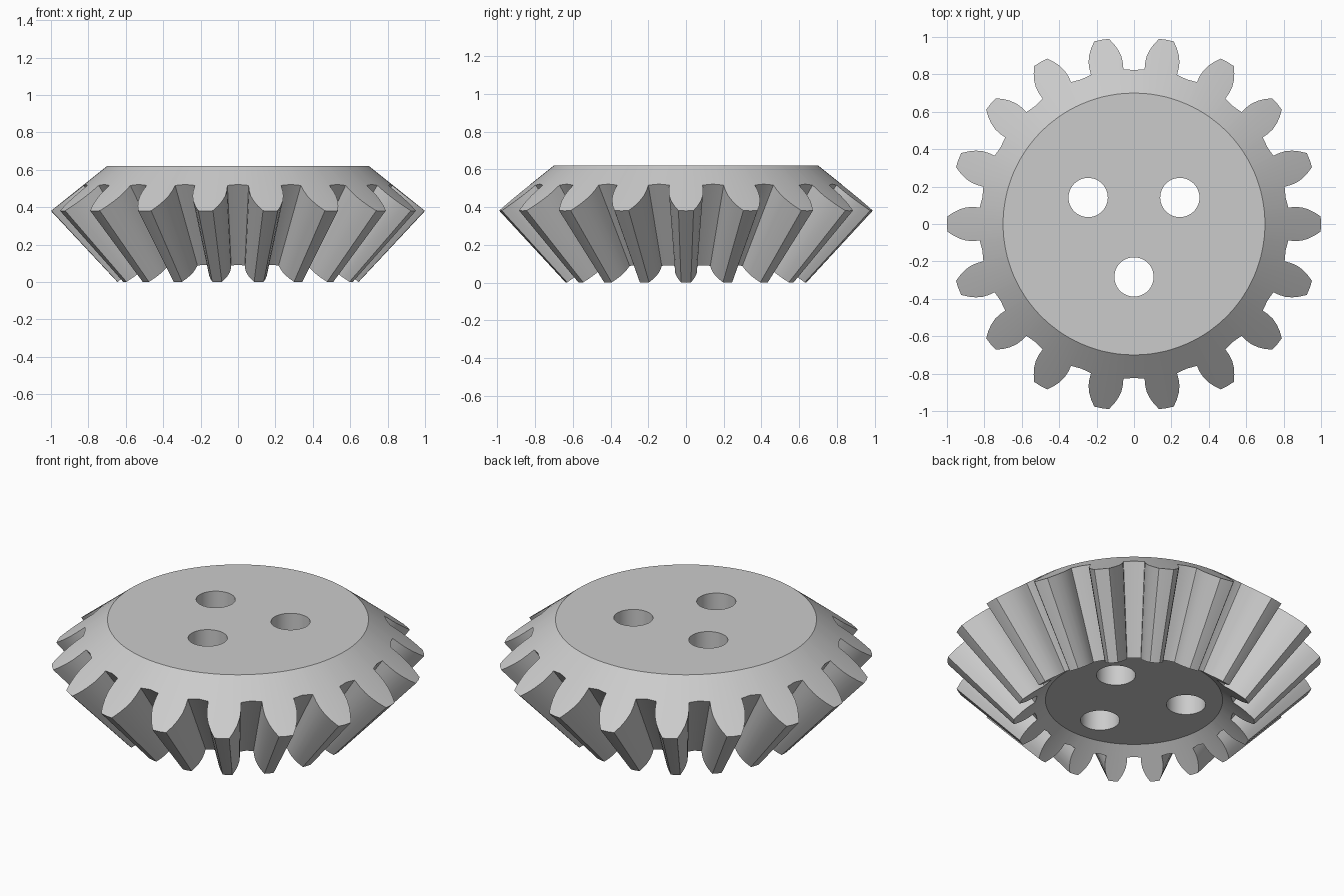
import bpy, bmesh, math

if "Cube" in bpy.data.objects:
    bpy.data.objects.remove(bpy.data.objects["Cube"])

TEETH = 18
APEX_Z = -0.69      # all tooth lines converge here on the axis
SMALL = 0.645       # scale of the small end relative to the large end

grey = bpy.data.materials.new("plain grey")
grey.diffuse_color = (0.6, 0.6, 0.6, 1)
grey.use_nodes = True
grey.node_tree.nodes["Principled BSDF"].inputs["Base Color"].default_value = grey.diffuse_color

# Tooth half-profile at the large end: (radius, half width)
HALF = [(0.825, 0.088), (0.86, 0.091), (0.895, 0.089), (0.93, 0.079), (0.965, 0.062), (0.998, 0.040)]

def back_z(r):
    return 0.62 - (r - 0.70) * 0.8

# Outline of the whole gear as (angle, radius)
outline = []
for i in range(TEETH):
    a = 2 * math.pi * i / TEETH
    side = [(math.atan2(w, r), math.hypot(r, w)) for r, w in HALF]
    outline += [(a - t, r) for t, r in side]
    outline.append((a, 1.0))
    outline += [(a + t, r) for t, r in reversed(side)]
    outline.append((a + math.pi / TEETH, 0.823))

# Gear body: top disc, back cone, teeth, front cone, underside disc
bm = bmesh.new()
def ring(points):
    return [bm.verts.new((r * math.cos(a), r * math.sin(a), z)) for a, r, z in points]

top = ring([(a, 0.70, 0.62) for a, r in outline])
large = ring([(a, r, back_z(r)) for a, r in outline])
small = ring([(a, r * SMALL, APEX_Z + (back_z(r) - APEX_Z) * SMALL) for a, r in outline])
under = ring([(a, 0.475, 0.136) for a, r in outline])
n = len(outline)
for upper, lower in ((top, large), (large, small), (small, under)):
    for i in range(n):
        j = (i + 1) % n
        bm.faces.new((upper[i], lower[i], lower[j], upper[j]))
bm.faces.new(top)
bm.faces.new(list(reversed(under)))
bmesh.ops.recalc_face_normals(bm, faces=bm.faces)
mesh = bpy.data.meshes.new("bevel_gear")
bm.to_mesh(mesh)
bm.free()
mesh.materials.append(grey)
gear = bpy.data.objects.new("bevel_gear", mesh)
bpy.context.collection.objects.link(gear)

# Three bolt holes cut right through
for k in range(3):
    a = math.radians(-90 + 120 * k)
    bpy.ops.mesh.primitive_cylinder_add(vertices=48, radius=0.105, depth=2,
                                        location=(0.283 * math.cos(a), 0.283 * math.sin(a), 0.4))
    cutter = bpy.context.object
    cutter.name = "hole_cutter"
    cutter.hide_render = True
    cutter.data.materials.append(grey)
    mod = gear.modifiers.new("hole", 'BOOLEAN')
    mod.operation = 'DIFFERENCE'
    mod.solver = 'EXACT'
    mod.object = cutter
    bpy.ops.object.select_all(action='DESELECT')
    gear.select_set(True)
    bpy.context.view_layer.objects.active = gear
    bpy.ops.object.modifier_apply(modifier=mod.name)
    bpy.data.objects.remove(cutter, do_unlink=True)

bpy.ops.object.shade_smooth_by_angle(angle=math.radians(25))
